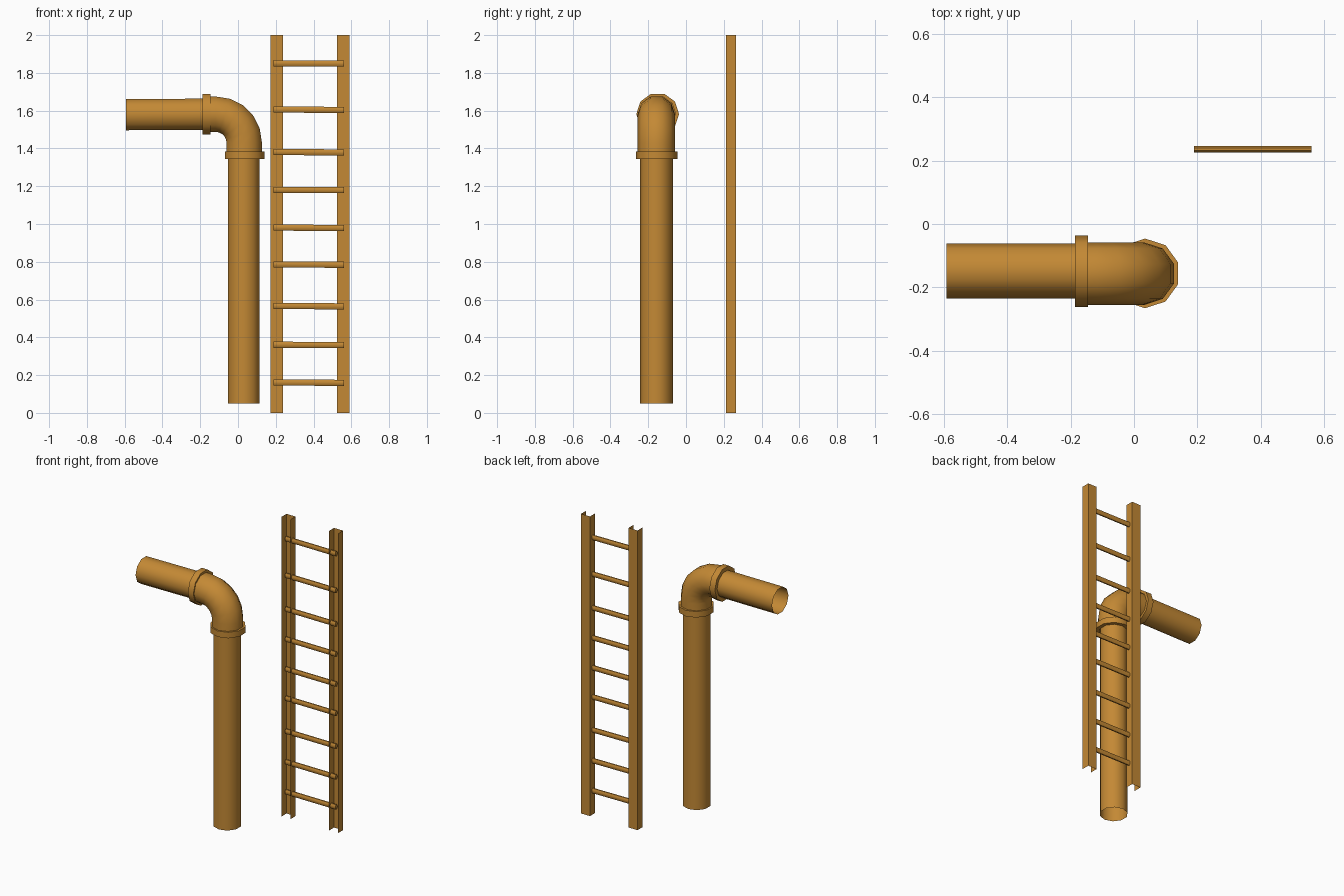
import bpy, bmesh
from math import sin, cos, pi, radians

if "Cube" in bpy.data.objects:
    bpy.data.objects.remove(bpy.data.objects["Cube"])

mat = bpy.data.materials.new("rusty_orange")
mat.diffuse_color = (0.55, 0.25, 0.035, 1)
mat.use_nodes = True
mat.node_tree.nodes["Principled BSDF"].inputs["Base Color"].default_value = mat.diffuse_color


def finish(name, bm, smooth):
    bmesh.ops.recalc_face_normals(bm, faces=bm.faces)
    me = bpy.data.meshes.new(name)
    bm.to_mesh(me)
    bm.free()
    me.materials.append(mat)
    ob = bpy.data.objects.new(name, me)
    bpy.context.collection.objects.link(ob)
    if smooth:
        bpy.ops.object.select_all(action='DESELECT')
        ob.select_set(True)
        bpy.context.view_layer.objects.active = ob
        bpy.ops.object.shade_smooth_by_angle(angle=radians(50))
    return ob


def tube(name, rings, y, sides=10, squash=1.0, caps=False, smooth=True):
    """Skin rings of (x, z, tilt in degrees, radius); tilt 0 is upright, 90 lies along x."""
    bm = bmesh.new()
    loops = []
    for x, z, tilt, r in rings:
        t = radians(tilt)
        loop = []
        for i in range(sides):
            a = 2 * pi * (i + 0.5) / sides
            u, v = r * cos(a), r * sin(a) * squash
            loop.append(bm.verts.new((x + u * cos(t), y + v, z + u * sin(t))))
        loops.append(loop)
    for a, b in zip(loops, loops[1:]):
        for i in range(sides):
            j = (i + 1) % sides
            bm.faces.new((a[i], a[j], b[j], b[i]))
    if caps:
        bm.faces.new(loops[0])
        bm.faces.new(loops[-1])
    return finish(name, bm, smooth)


# Open-ended pipes
tube("upright_pipe", [(0.031, 0.05, 0, 0.087), (0.031, 1.40, 0, 0.087)], -0.157)
tube("outlet_pipe", [(-0.592, 1.579, 90, 0.087), (-0.13, 1.581, 90, 0.087)], -0.148)

# Elbow swept through a quarter turn
bend = [(0.033, 1.36, 0, 0.0985)]
for i in range(6):
    t = 90 * i / 5
    bend.append((-0.117 + 0.15 * cos(radians(t)), 1.431 + 0.15 * sin(radians(t)), t, 0.0985))
bend.append((-0.16, 1.581, 90, 0.0985))
tube("elbow", bend, -0.157)

# Collars with flat ring ends
tube("upright_collar", [(0.035, 1.345, 0, 0.086), (0.035, 1.345, 0, 0.11),
                        (0.035, 1.385, 0, 0.11), (0.035, 1.385, 0, 0.095)], -0.156)
tube("outlet_collar", [(-0.146, 1.582, 90, 0.095), (-0.146, 1.582, 90, 0.113),
                       (-0.187, 1.582, 90, 0.113), (-0.187, 1.582, 90, 0.086)], -0.15)

# Ladder rails: sheet channels open to the front
for side, x in (("left", 0.205), ("right", 0.556)):
    bm = bmesh.new()
    profile = [(-0.033, 0.212), (-0.033, 0.266), (0.033, 0.266), (0.033, 0.212)]
    cols = [[bm.verts.new((x + px, py, z)) for z in (0, 2)] for px, py in profile]
    for a, b in zip(cols, cols[1:]):
        bm.faces.new((a[0], b[0], b[1], a[1]))
    finish(side + "_rail", bm, False)

# Rungs
for n, z in enumerate((0.16, 0.36, 0.565, 0.785, 0.98, 1.18, 1.38, 1.605, 1.85)):
    tube(f"rung_{n + 1}", [(0.561, z - 0.001, 90, 0.0175), (0.189, z + 0.001, 90, 0.0175)],
         0.236, sides=8, squash=0.62, caps=True)
